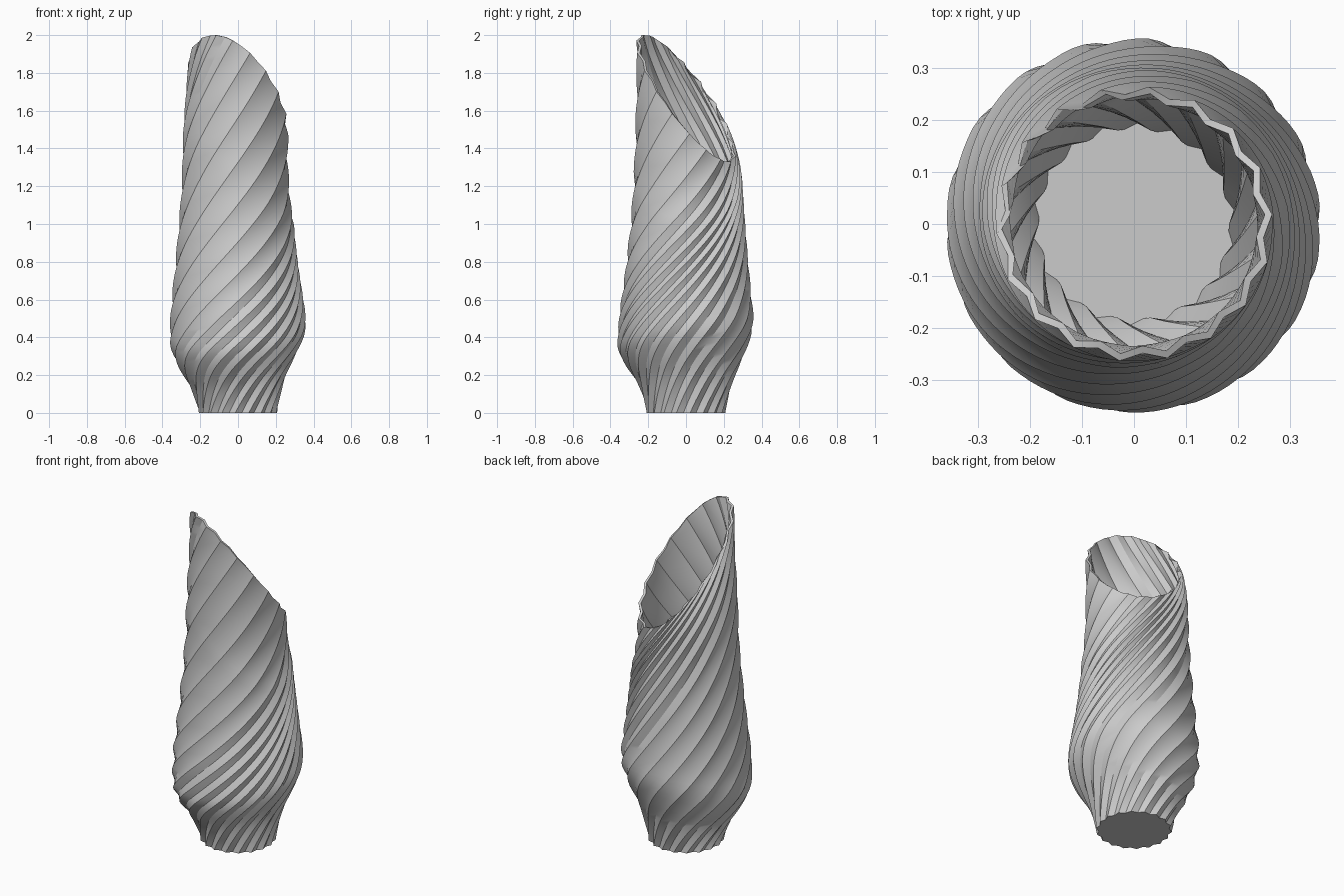
import bpy, bmesh, math

if "Cube" in bpy.data.objects:
    bpy.data.objects.remove(bpy.data.objects["Cube"])

RIBS, RINGS = 18, 64
TWIST = math.radians(238)
TILT = math.radians(-120)      # direction of the highest rim point

# outer radius: lower neck by fraction along the rib, upper body by height
NECK = [(0, .206), (.03, .217), (.09, .245), (.135, .282), (.175, .32), (.23, .358), (.29, .38), (1, .4)]
BODY = [(0, .366), (.35, .364), (.5, .36), (.6, .35), (.7, .337), (.8, .326), (1, .305),
        (1.2, .289), (1.4, .284), (1.6, .278), (1.8, .268), (2, .264)]


def lerp(table, v):
    for (a, ra), (b, rb) in zip(table, table[1:]):
        if v <= b:
            return ra + (rb - ra) * (v - a) / (b - a)
    return table[-1][1]


def radius(t, z):
    # average over a small window to round the corners of the tables
    return sum(min(lerp(NECK, max(0, t + .02 * k)), lerp(BODY, max(0, z + .05 * k)))
               for k in (-1, 0, 1)) / 3


# twisted, ribbed shell with a slanted rim
bm = bmesh.new()
rings = []
n = RIBS * 2
for i in range(RINGS + 1):
    t = i / RINGS
    ring = []
    for j in range(n):
        phi = math.radians(6) + j * math.tau / n
        theta = phi + TWIST * t
        rim_angle = phi + TWIST - TILT
        z = t * (1.665 + .335 * math.cos(rim_angle))
        r = radius(t, z) - .036 * max(0, (t - .75) / .25) * max(0, 1.9 - z)
        if j % 2:
            r -= .016
        lean = .01 * math.sin(math.pi * max(0, (t - .3) / .7))
        ring.append(bm.verts.new((r * math.cos(theta) - lean, r * math.sin(theta) + lean, z)))
    rings.append(ring)
for a, b in zip(rings, rings[1:]):
    for j in range(n):
        k = (j + 1) % n
        bm.faces.new((a[j], a[k], b[k], b[j]))
bm.faces.new(rings[0][::-1])   # base
mesh = bpy.data.meshes.new("vase")
bm.to_mesh(mesh)
bm.free()

vase = bpy.data.objects.new("vase", mesh)
bpy.context.collection.objects.link(vase)
grey = bpy.data.materials.new("grey ceramic")
grey.diffuse_color = (.6, .6, .6, 1)
grey.use_nodes = True
grey.node_tree.nodes["Principled BSDF"].inputs["Base Color"].default_value = grey.diffuse_color
mesh.materials.append(grey)

# wall thickness
wall = vase.modifiers.new("wall", 'SOLIDIFY')
wall.thickness = .014
wall.offset = -1

bpy.context.view_layer.objects.active = vase
vase.select_set(True)
bpy.ops.object.modifier_apply(modifier="wall")
bpy.ops.object.shade_smooth_by_angle(angle=math.radians(30))
